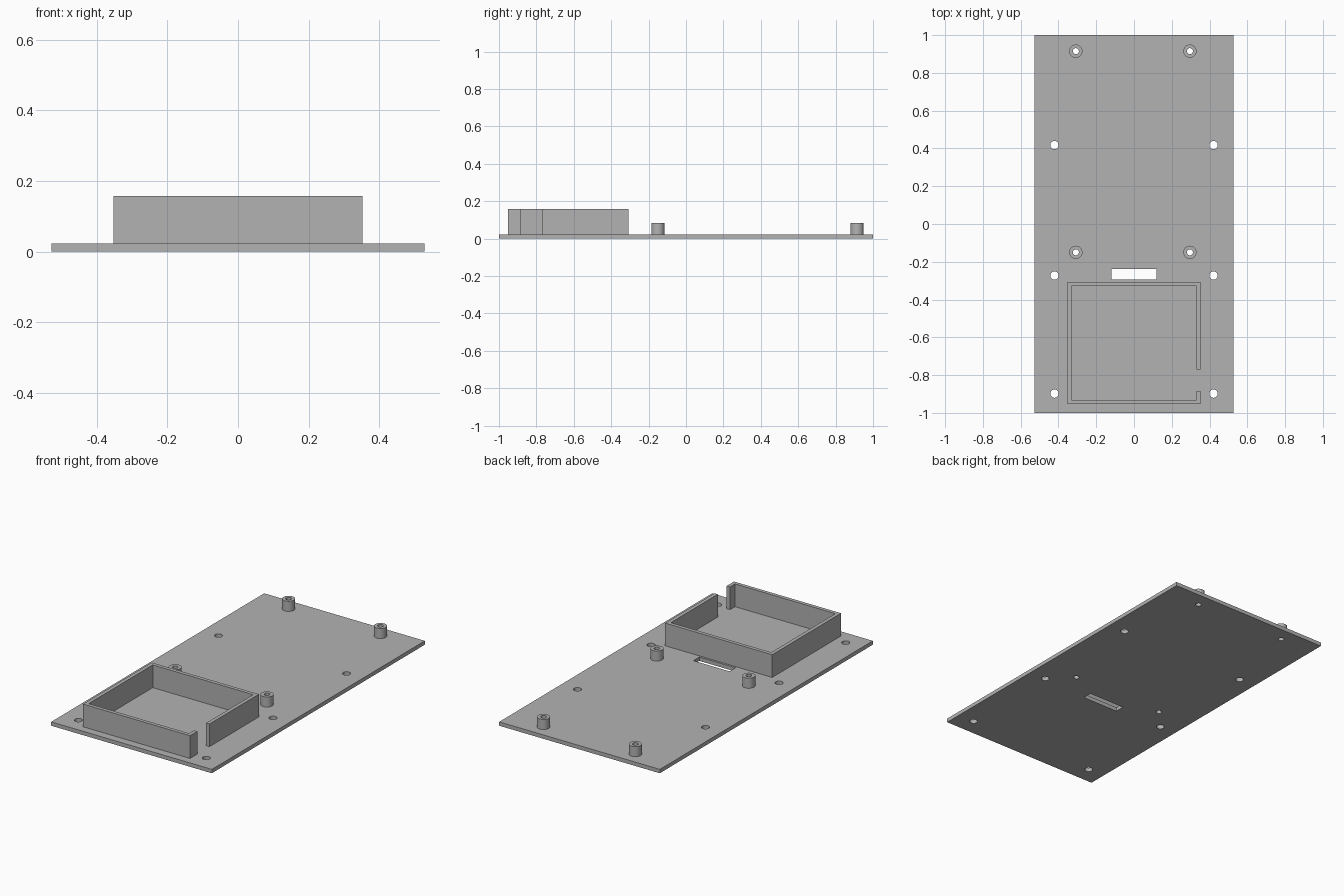
import bpy, bmesh, math
from mathutils import Matrix, Vector

if "Cube" in bpy.data.objects:
    bpy.data.objects.remove(bpy.data.objects["Cube"], do_unlink=True)

PLATE_TOP, WALL_TOP, POST_TOP = 0.023, 0.158, 0.083
HALF_WIDTH, HALF_LENGTH = 0.528, 1.0
POST_RADIUS, BORE_RADIUS, HOLE_RADIUS = 0.035, 0.016, 0.022
POSTS = [(x, y) for x in (-0.308, 0.296) for y in (0.915, -0.15)]
HOLES = [(x, y) for x in (-0.421, 0.421) for y in (0.418, -0.273, -0.898)]

grey = bpy.data.materials.new("light grey plastic")
grey.use_nodes = True
colour = (0.448, 0.448, 0.448, 1)
grey.diffuse_color = colour
grey.node_tree.nodes["Principled BSDF"].inputs["Base Color"].default_value = colour


def make_object(name, bm):
    bmesh.ops.recalc_face_normals(bm, faces=bm.faces)
    mesh = bpy.data.meshes.new(name)
    bm.to_mesh(mesh)
    bm.free()
    mesh.materials.append(grey)
    obj = bpy.data.objects.new(name, mesh)
    bpy.context.collection.objects.link(obj)
    return obj


def add_box(bm, low, high):
    low, high = Vector(low), Vector(high)
    size = Matrix.Diagonal((*(high - low), 1))
    bmesh.ops.create_cube(bm, size=1, matrix=Matrix.Translation((low + high) / 2) @ size)


def add_cylinder(bm, x, y, radius, low, high):
    bmesh.ops.create_cone(bm, cap_ends=True, segments=32, radius1=radius, radius2=radius,
                          depth=high - low, matrix=Matrix.Translation((x, y, (low + high) / 2)))


def smooth(obj):
    bpy.ops.object.select_all(action="DESELECT")
    obj.select_set(True)
    bpy.context.view_layer.objects.active = obj
    bpy.ops.object.shade_smooth_by_angle(angle=math.radians(30))


# Base plate with screw holes, post bores and a cable slot
bm = bmesh.new()
add_box(bm, (-HALF_WIDTH, -HALF_LENGTH, 0), (HALF_WIDTH, HALF_LENGTH, PLATE_TOP))
plate = make_object("base_plate", bm)

bm = bmesh.new()
for x, y in HOLES:
    add_cylinder(bm, x, y, HOLE_RADIUS, -0.1, 0.1)
for x, y in POSTS:
    add_cylinder(bm, x, y, BORE_RADIUS, -0.1, 0.1)
add_box(bm, (-0.119, -0.295, -0.1), (0.119, -0.239, 0.1))
cutter = make_object("hole_cutter", bm)
cutter.hide_render = True

cut = plate.modifiers.new("holes", "BOOLEAN")
cut.operation = "DIFFERENCE"
cut.solver = "EXACT"
cut.object = cutter
bpy.context.view_layer.objects.active = plate
bpy.ops.object.modifier_apply(modifier=cut.name)
bpy.data.objects.remove(cutter, do_unlink=True)
smooth(plate)

# Hollow mounting posts, each a spun rectangular profile
for i, (x, y) in enumerate(POSTS):
    bm = bmesh.new()
    profile = [bm.verts.new((r, 0, z)) for r, z in (
        (BORE_RADIUS, PLATE_TOP), (POST_RADIUS, PLATE_TOP),
        (POST_RADIUS, POST_TOP), (BORE_RADIUS, POST_TOP))]
    edges = [bm.edges.new((profile[k], profile[k - 1])) for k in range(4)]
    bmesh.ops.spin(bm, geom=profile + edges, cent=(0, 0, 0), axis=(0, 0, 1),
                   angle=math.tau, steps=32, use_merge=True)
    bmesh.ops.remove_doubles(bm, verts=bm.verts, dist=1e-5)
    bmesh.ops.translate(bm, verts=bm.verts, vec=(x, y, 0))
    smooth(make_object(f"mounting_post_{i + 1}", bm))

# Tray wall: one outline that runs round the tray and leaves a gap on the left side
side, back, front, thick = 0.352, -0.307, -0.953, 0.022
gap_back, gap_front = -0.77, -0.885
inner = side - thick
outline = [(side, gap_back), (side, back), (-side, back), (-side, front),
           (side, front), (side, gap_front), (inner, gap_front), (inner, front + thick),
           (-inner, front + thick), (-inner, back - thick), (inner, back - thick),
           (inner, gap_back)]
bm = bmesh.new()
base = bm.faces.new([bm.verts.new((x, y, PLATE_TOP)) for x, y in outline])
top = bmesh.ops.extrude_face_region(bm, geom=[base], use_keep_orig=True)["geom"]
bmesh.ops.translate(bm, verts=[v for v in top if isinstance(v, bmesh.types.BMVert)],
                    vec=(0, 0, WALL_TOP - PLATE_TOP))
make_object("tray_wall", bm)
